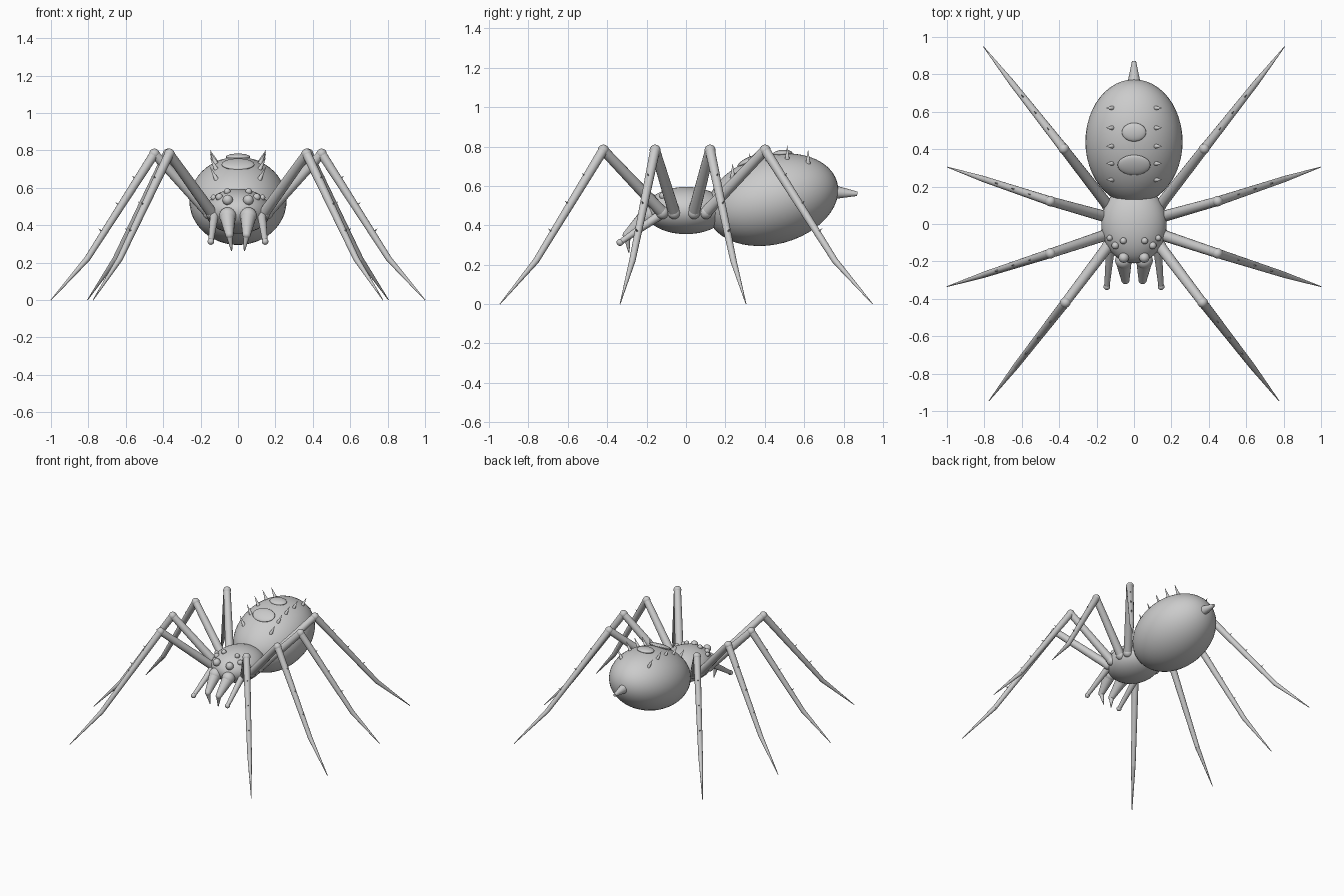
import bpy
import math
from mathutils import Matrix, Vector

cube = bpy.data.objects.get("Cube")
if cube:
    bpy.data.objects.remove(cube, do_unlink=True)

grey = bpy.data.materials.new("plain_grey")
grey.use_nodes = True
COLOUR = (0.6, 0.6, 0.6, 1)
grey.diffuse_color = COLOUR
grey.node_tree.nodes["Principled BSDF"].inputs["Base Color"].default_value = COLOUR


def finish(name):
    ob = bpy.context.object
    ob.name = name
    ob.data.materials.append(grey)
    bpy.ops.object.shade_smooth_by_angle(angle=math.radians(50))
    return ob


def ball(name, centre, radii, tilt=0, segments=24):
    """Ellipsoid, tilted about x."""
    bpy.ops.mesh.primitive_uv_sphere_add(segments=segments, ring_count=segments // 2,
                                         location=centre, rotation=(tilt, 0, 0))
    bpy.context.object.scale = radii if isinstance(radii, tuple) else (radii,) * 3
    return finish(name)


def taper(name, start, end, r1, r2, sides=16):
    """Tapered rod between two points."""
    a, b = Vector(start), Vector(end)
    d = b - a
    bpy.ops.mesh.primitive_cone_add(vertices=sides, radius1=r1, radius2=r2, depth=d.length,
                                    location=(a + b) / 2,
                                    rotation=d.to_track_quat('Z', 'Y').to_euler())
    return finish(name)


# Body
ball("front_body", (0, 0, 0.475), (0.175, 0.21, 0.12), segments=40)
TILT = math.radians(15)
ABDOMEN = Vector((0, 0.44, 0.53))
RADII = (0.26, 0.34, 0.226)
ball("abdomen", ABDOMEN, RADII, TILT, 48)
taper("spinneret", (0, 0.73, 0.57), (0, 0.87, 0.56), 0.04, 0.011)


def on_abdomen(x, v):
    """Point on the upper abdomen, given across and along positions."""
    w = RADII[2] * math.sqrt(1 - (x / RADII[0]) ** 2 - (v / RADII[1]) ** 2)
    return ABDOMEN + Matrix.Rotation(TILT, 3, 'X') @ Vector((x, v, w))


# Raised spots along the back
ball("front_spot", on_abdomen(0, -0.07), (0.088, 0.06, 0.018), TILT + 0.2)
ball("rear_spot", on_abdomen(0, 0.11), (0.065, 0.05, 0.018), TILT - 0.2)

for side, label in ((1, "left"), (-1, "right")):
    # Back spikes
    for i in range(5):
        base = on_abdomen(side * 0.118, -0.165 + 0.097 * i)
        tip = base + Vector((side * 0.033, 0, 0.065))
        taper(f"{label}_back_spike_{i + 1}", base - (tip - base) * 0.2, tip, 0.014, 0, 10)

    # Eyes
    for i, (x, y, z, r) in enumerate([(0.055, -0.18, 0.535, 0.028), (0.1, -0.115, 0.55, 0.02),
                                      (0.13, -0.075, 0.548, 0.016), (0.057, -0.09, 0.58, 0.018)]):
        ball(f"{label}_eye_{i + 1}", (side * x, y, z), r, segments=16)

    # Jaws and fangs
    jaw_end = (side * 0.046, -0.3, 0.35)
    ball(f"{label}_jaw_base", (side * 0.055, -0.195, 0.45), 0.046)
    taper(f"{label}_jaw", (side * 0.055, -0.2, 0.445), jaw_end, 0.043, 0.022)
    ball(f"{label}_jaw_joint", jaw_end, 0.022, segments=16)
    taper(f"{label}_fang", jaw_end, (side * 0.034, -0.29, 0.262), 0.019, 0.003)

    # Feelers beside the jaws
    feeler_end = (side * 0.145, -0.335, 0.313)
    taper(f"{label}_feeler", (side * 0.125, -0.12, 0.46), feeler_end, 0.024, 0.014)
    ball(f"{label}_feeler_tip", feeler_end, 0.018, segments=16)

    # Legs: hip, knee and foot in plan
    for n, (hip, knee, foot) in enumerate([((0.14, -0.12), (0.367, -0.42), (0.775, -0.945)),
                                           ((0.155, -0.06), (0.447, -0.157), (1, -0.335)),
                                           ((0.155, 0.04), (0.447, 0.122), (1, 0.305)),
                                           ((0.14, 0.10), (0.375, 0.402), (0.805, 0.948))]):
        leg = f"{label}_leg_{n + 1}"
        hip, knee, foot = (Vector((side * p[0], p[1], z))
                           for p, z in ((hip, 0.465), (knee, 0.782), (foot, 0)))
        shin = knee.lerp(foot, 0.65)
        shin.z = 0.22
        ball(leg + "_hip", hip, 0.034, segments=16)
        taper(leg + "_upper", hip, knee, 0.03, 0.025)
        ball(leg + "_knee", knee, 0.028, segments=16)
        taper(leg + "_middle", knee, shin, 0.025, 0.016)
        ball(leg + "_ankle", shin, 0.016, segments=12)
        taper(leg + "_foot", shin, foot, 0.016, 0.002)

        # Fine bristles on the outer face of the middle section
        along = (shin - knee).normalized()
        out = (Vector((0, 0, 1)) - along * along.z).normalized()
        for k in (0.25, 0.5, 0.75):
            root = knee.lerp(shin, k) + out * 0.012
            taper(f"{leg}_bristle_{int(k * 4)}", root, root + out * 0.028, 0.006, 0, 6)
